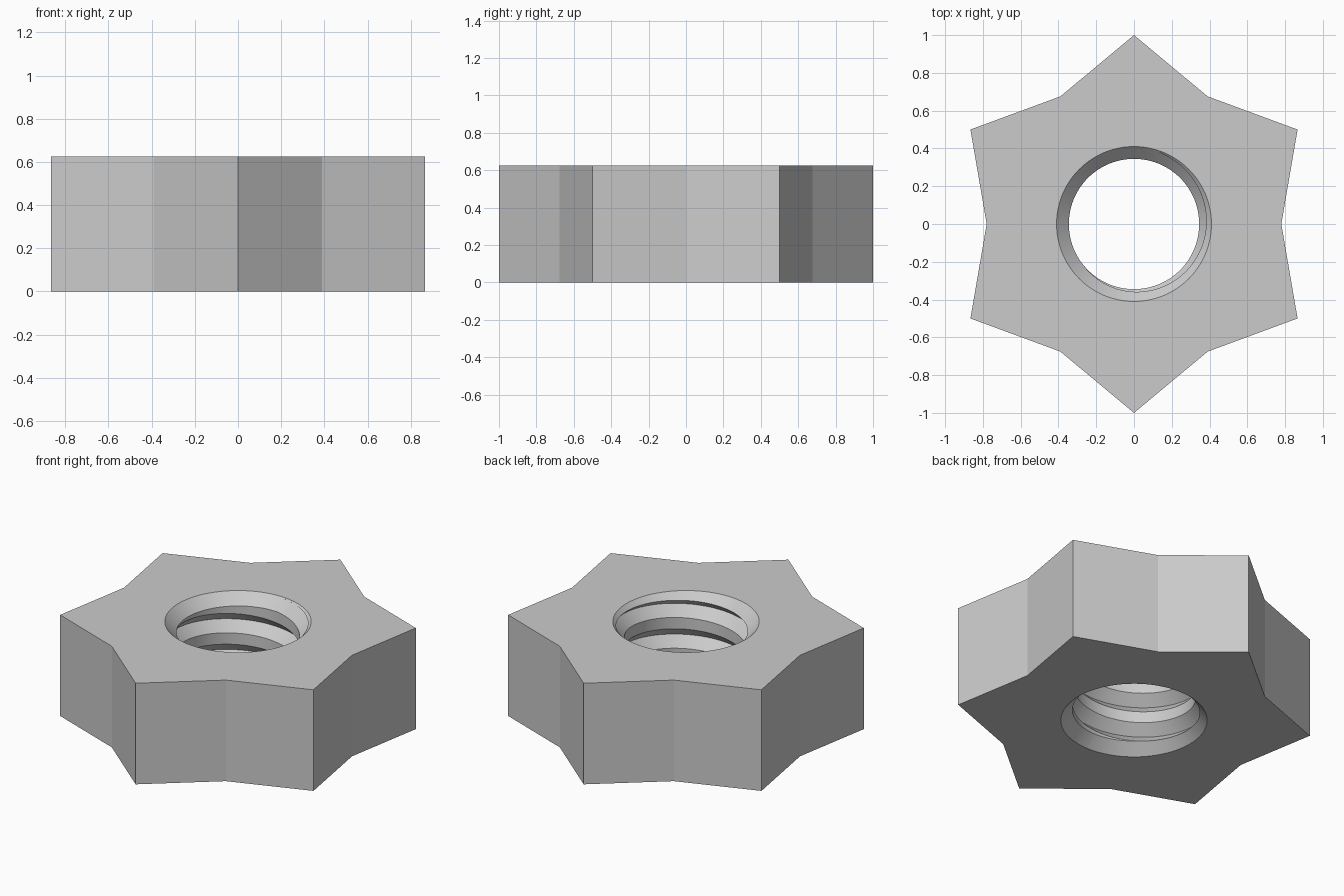
import bpy, bmesh, math
from math import cos, sin, pi

HEIGHT = 0.625
TIP, VALLEY = 1.0, 0.78          # star outline radii
CREST, ROOT = 0.345, 0.405       # thread radii
MOUTH = 0.41                     # chamfer radius at the faces
PITCH = 0.19
SEGS = 96

if "Cube" in bpy.data.objects:
    bpy.data.objects.remove(bpy.data.objects["Cube"])

steel = bpy.data.materials.new("light_grey_metal")
steel.use_nodes = True
grey = (0.6, 0.6, 0.6, 1)
steel.diffuse_color = grey
steel.node_tree.nodes["Principled BSDF"].inputs["Base Color"].default_value = grey


def make_object(name, bm):
    bmesh.ops.recalc_face_normals(bm, faces=bm.faces)
    mesh = bpy.data.meshes.new(name)
    bm.to_mesh(mesh)
    bm.free()
    mesh.materials.append(steel)
    obj = bpy.data.objects.new(name, mesh)
    bpy.context.collection.objects.link(obj)
    return obj


# Six-pointed star prism
bm = bmesh.new()
outline = []
for i in range(12):
    r, a = (TIP if i % 2 else VALLEY), i * pi / 6
    outline.append(bm.verts.new((r * cos(a), r * sin(a), 0)))
base = bm.faces.new(outline)
top = bmesh.ops.extrude_face_region(bm, geom=[base], use_keep_orig=True)["geom"]
bmesh.ops.translate(bm, vec=(0, 0, HEIGHT),
                    verts=[v for v in top if isinstance(v, bmesh.types.BMVert)])
nut = make_object("star_nut", bm)


# Threaded rod cutter: a helical grid with V grooves, flat crests, closed by fans
def thread_cutter():
    bm = bmesh.new()
    depth = ROOT - CREST
    profile = [(0, ROOT), (depth, CREST), (PITCH - depth, CREST)]
    start = HEIGHT - 0.05 - 6 * PITCH
    columns = []
    for j in range(SEGS + 1):
        a = 2 * pi * j / SEGS
        lift = start + PITCH * j / SEGS
        columns.append([bm.verts.new((r * cos(a), r * sin(a), lift + k * PITCH + dz))
                        for k in range(8) for dz, r in profile])
    for left, right in zip(columns, columns[1:]):
        for i in range(len(left) - 1):
            bm.faces.new((left[i], right[i], right[i + 1], left[i + 1]))
    bmesh.ops.remove_doubles(bm, verts=bm.verts, dist=0.0005)
    rim = [e for e in bm.edges if e.is_boundary]
    low = bm.verts.new((0, 0, start - 0.1))
    high = bm.verts.new((0, 0, start + 9 * PITCH + 0.1))
    for e in rim:
        middle = (e.verts[0].co.z + e.verts[1].co.z) / 2
        bm.faces.new((*e.verts, low if middle < HEIGHT / 2 else high))
    return make_object("thread_cutter", bm)


# Chamfer cone cutter at either mouth of the hole
def chamfer_cutter(z, direction):
    bm = bmesh.new()
    inside, outside = 0.1, 0.05
    rings = []
    for d in (-inside, outside):
        r = MOUTH + d
        rings.append([bm.verts.new((r * cos(2 * pi * j / SEGS), r * sin(2 * pi * j / SEGS),
                                    z + direction * d)) for j in range(SEGS)])
    for j in range(SEGS):
        n = (j + 1) % SEGS
        bm.faces.new((rings[0][j], rings[0][n], rings[1][n], rings[1][j]))
    for ring in rings:
        bm.faces.new(ring)
    return make_object("chamfer_cutter", bm)


bpy.context.view_layer.objects.active = nut
for cutter in (thread_cutter(), chamfer_cutter(HEIGHT, 1), chamfer_cutter(0, -1)):
    cutter.hide_render = True
    mod = nut.modifiers.new("cut", 'BOOLEAN')
    mod.operation = 'DIFFERENCE'
    mod.solver = 'EXACT'
    mod.object = cutter
    bpy.ops.object.modifier_apply(modifier=mod.name)
    bpy.data.objects.remove(cutter)

# Smooth round hole, crisp star facets and thread edges
bpy.ops.object.select_all(action='DESELECT')
nut.select_set(True)
bpy.ops.object.shade_smooth_by_angle(angle=math.radians(15))
